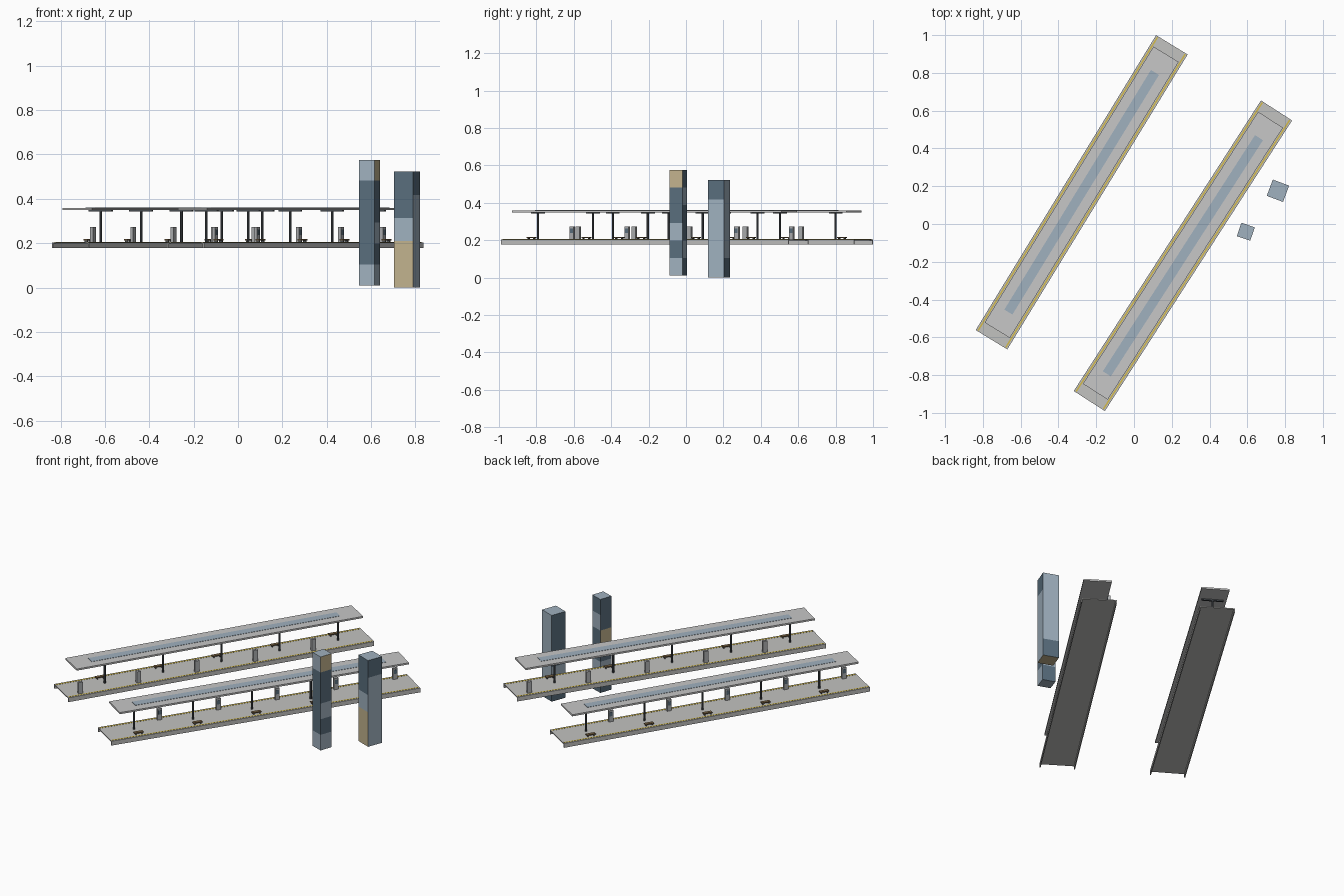
import bpy, bmesh, math
from mathutils import Matrix, Vector

if "Cube" in bpy.data.objects:
    bpy.data.objects.remove(bpy.data.objects["Cube"])


def mat(name, r, g, b):
    m = bpy.data.materials.new(name)
    m.diffuse_color = (r, g, b, 1)
    m.use_nodes = True
    m.node_tree.nodes["Principled BSDF"].inputs["Base Color"].default_value = m.diffuse_color
    return m


CONCRETE = mat("concrete grey", 0.54, 0.54, 0.53)
ROOF = mat("roof grey", 0.57, 0.57, 0.57)
YELLOW = mat("safety yellow", 0.66, 0.50, 0.07)
STEEL = mat("dark steel", 0.07, 0.08, 0.09)
WOOD = mat("bench brown", 0.20, 0.13, 0.06)
KIOSK = mat("kiosk grey", 0.42, 0.43, 0.44)
FRAME = mat("frame grey", 0.48, 0.50, 0.52)
LIGHT = mat("light glass", 0.35, 0.44, 0.52)
DARK = mat("dark glass", 0.10, 0.155, 0.205)
TAN = mat("tan panel", 0.54, 0.45, 0.27)


def finish(name, bm, M, mats):
    me = bpy.data.meshes.new(name)
    bm.to_mesh(me)
    bm.free()
    for m in mats:
        me.materials.append(m)
    ob = bpy.data.objects.new(name, me)
    ob.matrix_world = M
    bpy.context.collection.objects.link(ob)
    return ob


def box(name, M, x, y, z0, z1, sx, sy, m):
    bm = bmesh.new()
    bmesh.ops.create_cube(bm, size=1, matrix=Matrix.Translation((x, y, (z0 + z1) / 2))
                          @ Matrix.Diagonal((sx, sy, z1 - z0, 1)))
    return finish(name, bm, M, [m])


def post(name, M, x, z0, z1, r, m):
    bm = bmesh.new()
    bmesh.ops.create_cone(bm, cap_ends=True, segments=8, radius1=r, radius2=r, depth=z1 - z0,
                          matrix=Matrix.Translation((x, 0, (z0 + z1) / 2)))
    return finish(name, bm, M, [m])


def place(x, y, deg, z=0):
    return Matrix.Translation((x, y, z)) @ Matrix.Rotation(math.radians(deg), 4, 'Z')


TOP = 0.204


def station(tag, M):
    # open-ended channel platform: deck and two skirts
    w, length = 0.196, 1.83
    box(tag + "_platform_deck", M, 0, 0, TOP - 0.006, TOP, length, w, CONCRETE)
    for s, side in ((-1, "right"), (1, "left")):
        box(f"{tag}_{side}_skirt", M, 0, s * (w / 2 - 0.003), 0.178, TOP - 0.006, length, 0.006, CONCRETE)
        box(f"{tag}_{side}_safety_line", M, 0, s * 0.086, TOP, TOP + 0.001, length - 0.01, 0.008, YELLOW)
    # canopy with glass strip
    box(tag + "_canopy", M, 0, 0, 0.349, 0.359, 1.713, 0.156, ROOF)
    box(tag + "_skylight", M, 0, 0, 0.359, 0.3605, 1.487, 0.05, LIGHT)
    # repeated posts, beams, benches and kiosks
    for k in range(5):
        t = 0.043 + 0.349 * (k - 2)
        post(f"{tag}_post_{k}", M, t, TOP, 0.343, 0.006, STEEL)
        box(f"{tag}_crossbeam_{k}", M, t, 0, 0.342, 0.349, 0.012, 0.12, STEEL)
        box(f"{tag}_bench_seat_{k}", M, t, 0.065, 0.212, 0.218, 0.052, 0.02, WOOD)
        for s in (-1, 1):
            box(f"{tag}_bench_leg_{k}", M, t + s * 0.018, 0.065, TOP, 0.212, 0.005, 0.016, STEEL)
        u = t - 0.176
        box(f"{tag}_kiosk_{k}", M, u, -0.066, TOP, 0.272, 0.026, 0.015, KIOSK)
        box(f"{tag}_kiosk_screen_{k}", M, u, -0.058, 0.238, 0.262, 0.018, 0.002, DARK)


station("west", place(-0.277, 0.168, 58.55))
station("east", place(0.259, -0.168, 57.2 + 180))


def tower(name, M, s, h, faces, bottom):
    """faces: panel letters from top to bottom for front, right, back, left"""
    mats = [FRAME, LIGHT, DARK, TAN]
    bm = bmesh.new()
    n = len(faces[0])
    a = s / 2
    ring = [(-a, -a), (a, -a), (a, a), (-a, a)]
    rows = [[bm.verts.new((x, y, h * i / n)) for x, y in ring] for i in range(n + 1)]
    cells = []
    for i in range(n):
        for j in range(4):
            k = (j + 1) % 4
            f = bm.faces.new((rows[i][j], rows[i][k], rows[i + 1][k], rows[i + 1][j]))
            cells.append((f, "FLDT".index(faces[j][n - 1 - i])))
    under = bm.faces.new(rows[0][::-1])
    cells.append((under, "FLDT".index(bottom)))
    cap = bm.faces.new(rows[n])
    cap.material_index = 1
    # recessed panels inside the frame
    bmesh.ops.inset_individual(bm, faces=[f for f, _ in cells], thickness=0.0075, depth=-0.002)
    for f, c in cells:
        f.material_index = c
    return finish(name, bm, M, mats)


tower("large_tower", place(0.762, 0.176, -20.5), 0.092, 0.522,
      ("DDLTT", "DLLLL", "LLLLD", "DDDLD"), "T")
tower("small_tower", place(0.592, -0.041, -19, 0.01), 0.075, 0.566,
      ("LDDDDL", "TDDLDL", "DLDDLD", "DDTDLD"), "L")
